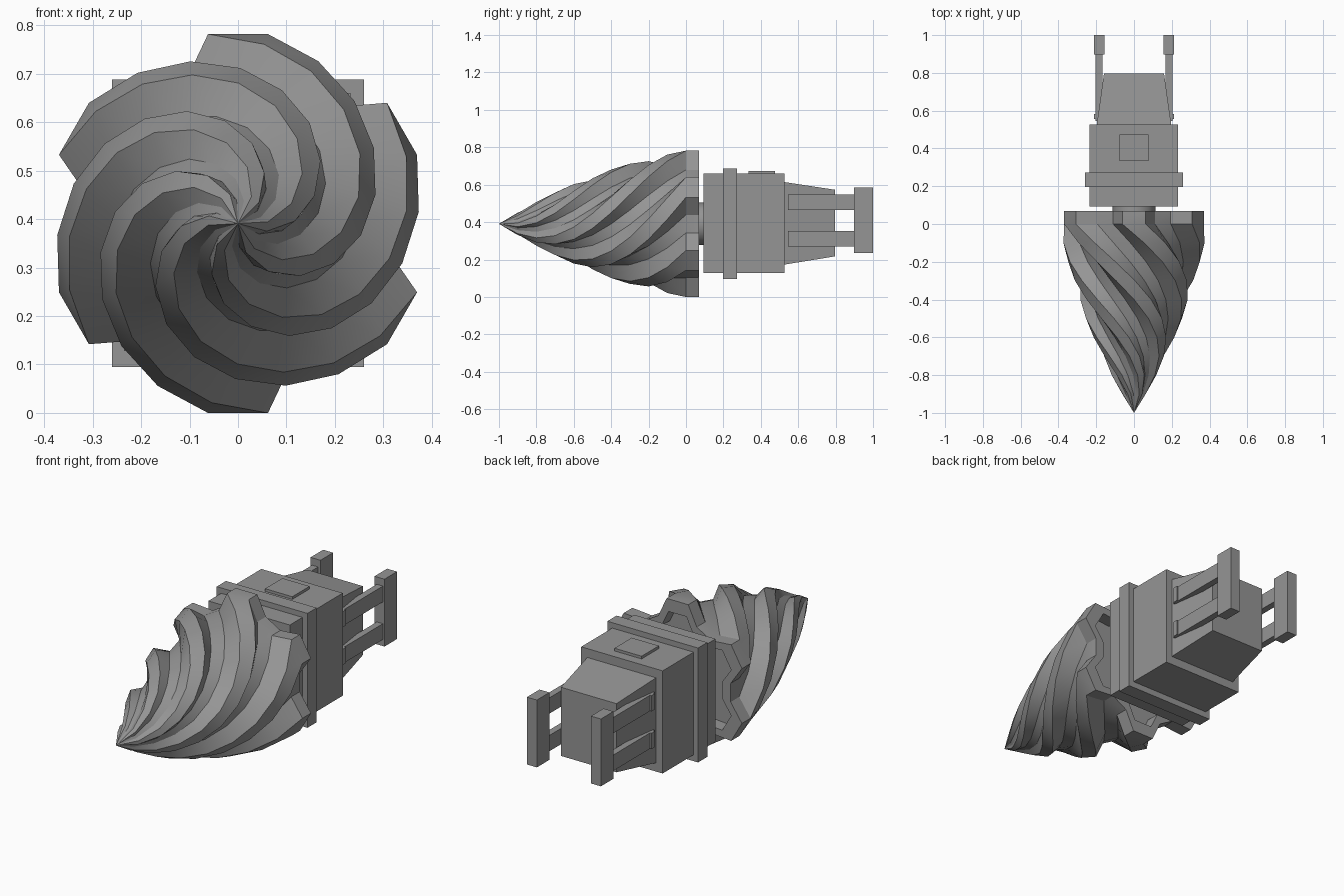
import bpy, bmesh
from math import sin, cos, radians

if "Cube" in bpy.data.objects:
    bpy.data.objects.remove(bpy.data.objects["Cube"])

CZ = 0.391  # height of the drill axis
steel = bpy.data.materials.new("dark_steel")
steel.diffuse_color = (0.3, 0.3, 0.3, 1)
steel.use_nodes = True
steel.node_tree.nodes["Principled BSDF"].inputs["Base Color"].default_value = steel.diffuse_color


def finish(bm, name):
    bmesh.ops.recalc_face_normals(bm, faces=bm.faces)
    me = bpy.data.meshes.new(name)
    bm.to_mesh(me)
    bm.free()
    me.materials.append(steel)
    ob = bpy.data.objects.new(name, me)
    bpy.context.collection.objects.link(ob)
    return ob


def loft(name, sections):
    """Closed solid through matching rectangles (y, half_x, z0, z1, centre_x)."""
    bm = bmesh.new()
    rings = []
    for y, hx, z0, z1, cx in sections:
        rings.append([bm.verts.new(p) for p in
                      ((cx - hx, y, z0), (cx + hx, y, z0), (cx + hx, y, z1), (cx - hx, y, z1))])
    for a, b in zip(rings, rings[1:]):
        for i in range(4):
            j = (i + 1) % 4
            bm.faces.new((a[i], a[j], b[j], b[i]))
    bm.faces.new(rings[0])
    bm.faces.new(rings[-1])
    return finish(bm, name)


def box(name, x0, x1, y0, y1, z0, z1):
    c, h = (x0 + x1) / 2, (x1 - x0) / 2
    return loft(name, [(y0, h, z0, z1, c), (y1, h, z0, z1, c)])


# Twisted six-lobed drill bit with a recessed back
def drill():
    radii = [0.396, 0.374, 0.349, 0.321, 0.29, 0.255, 0.214, 0.168, 0.118, 0.062]
    bm = bmesh.new()

    def ring(y, r, twist):
        vs = []
        for k in range(6):
            for off, f in ((-21, 0.78), (-9, 1), (9, 1), (21, 0.78)):
                a = radians(30 + 60 * k + off - twist)
                vs.append(bm.verts.new((r * f * cos(a), y, CZ + r * f * sin(a))))
        return vs

    rings = [ring(0, 0.33, 0), ring(0.07, 0.33, 0), ring(0.07, radii[0], 0)]
    rings += [ring(-0.1 * i, r, 17.3 * i) for i, r in enumerate(radii)]
    for a, b in zip(rings, rings[1:]):
        for i in range(24):
            j = (i + 1) % 24
            bm.faces.new((a[i], a[j], b[j], b[i]))
    bm.faces.new(rings[0])
    tip = bm.verts.new((0, -1, CZ))
    last = rings[-1]
    for i in range(24):
        bm.faces.new((last[i], last[(i + 1) % 24], tip))
    ob = finish(bm, "drill_bit")
    bpy.context.view_layer.objects.active = ob
    ob.select_set(True)
    bpy.ops.object.shade_smooth_by_angle(angle=radians(30))
    ob.select_set(False)


drill()

# Drive shaft between bit and motor housing
bpy.ops.mesh.primitive_cylinder_add(vertices=16, radius=0.113, depth=0.12,
                                    location=(0, 0.055, CZ), rotation=(radians(90), 0, 0))
shaft = bpy.context.object
shaft.name = "drive_shaft"
shaft.data.materials.append(steel)
bpy.ops.object.shade_smooth_by_angle(angle=radians(30))
shaft.select_set(False)

# Motor housing, flange, hatch and tapered rear
box("motor_housing", -0.235, 0.232, 0.093, 0.527, 0.128, 0.66)
box("housing_flange", -0.26, 0.26, 0.197, 0.273, 0.095, 0.688)
box("top_hatch", -0.078, 0.078, 0.333, 0.475, 0.65, 0.674)
loft("tapered_rear", [(0.52, 0.198, 0.172, 0.615, 0), (0.797, 0.159, 0.217, 0.573, 0)])

# Handles: two rods with clips and an end plate on each side
for s, side in ((-1, "left"), (1, "right")):
    def side_box(name, x0, x1, *rest):
        xs = sorted((s * x0, s * x1))
        box(f"{side}_{name}", *xs, *rest)

    side_box("end_plate", 0.155, 0.212, 0.897, 1.0, 0.236, 0.585)
    for z, level in ((0.311, "lower"), (0.506, "upper")):
        side_box(level + "_rod", 0.168, 0.203, 0.545, 0.91, z - 0.041, z + 0.041)
        side_box(level + "_rod_clip", 0.17, 0.211, 0.557, 0.583, z - 0.041, z + 0.041)
